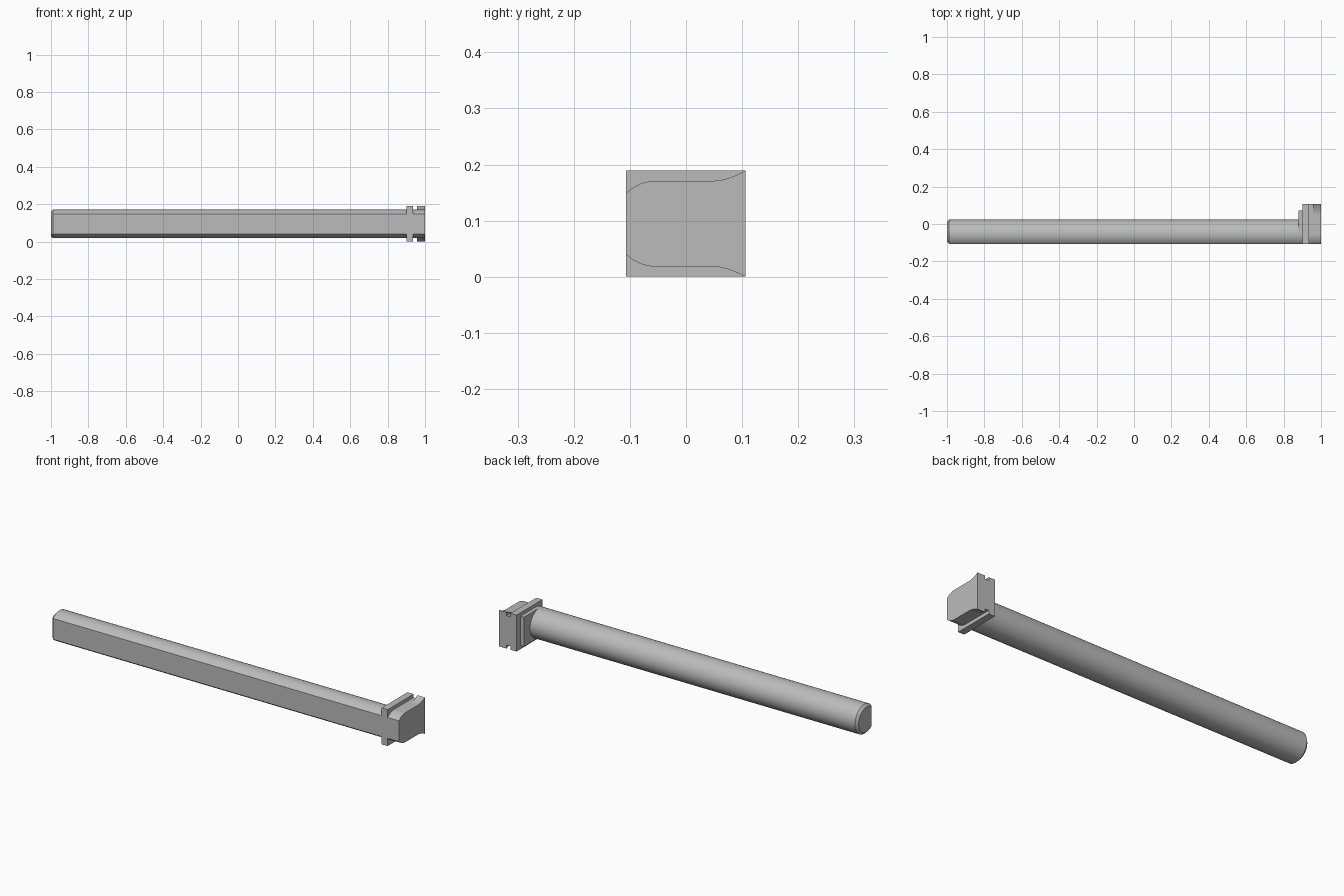
import bpy, bmesh, math

cube = bpy.data.objects.get("Cube")
if cube:
    bpy.data.objects.remove(cube)

grey = bpy.data.materials.new("plain grey")
grey.use_nodes = True
COLOUR = (0.5, 0.5, 0.5, 1)
grey.diffuse_color = COLOUR
grey.node_tree.nodes["Principled BSDF"].inputs["Base Color"].default_value = COLOUR

MID_Z = 0.0945      # height of the long axis
RADIUS = 0.0765     # shaft radius
AXIS_Y = -0.053     # shaft axis, set toward the flat front
FRONT, BACK = -0.107, 0.106


def extrude_x(name, profile, x0, x1, chamfer=0):
    """Extrude a (y, height off the axis) outline along x, optionally bevelling the first end."""
    bm = bmesh.new()
    ends = [[bm.verts.new((x, y, MID_Z + h)) for y, h in profile] for x in (x0, x1)]
    n = len(profile)
    cap = bm.faces.new(ends[0])
    bm.faces.new(ends[1])
    for i in range(n):
        j = (i + 1) % n
        bm.faces.new((ends[0][i], ends[0][j], ends[1][j], ends[1][i]))
    bmesh.ops.recalc_face_normals(bm, faces=bm.faces)
    if chamfer:
        bmesh.ops.bevel(bm, geom=list(cap.edges), offset=chamfer, segments=1, affect='EDGES')
    mesh = bpy.data.meshes.new(name)
    bm.to_mesh(mesh)
    bm.free()
    mesh.materials.append(grey)
    obj = bpy.data.objects.new(name, mesh)
    bpy.context.collection.objects.link(obj)
    bpy.ops.object.select_all(action='DESELECT')
    obj.select_set(True)
    bpy.context.view_layer.objects.active = obj
    bpy.ops.object.shade_smooth_by_angle(angle=math.radians(25))
    return obj


def mirrored(upper):
    """Close an upper outline by mirroring it below the axis."""
    return upper + [(y, -h) for y, h in reversed(upper)]


def arc(start, end, steps):
    return [(AXIS_Y + RADIUS * math.cos(a), RADIUS * math.sin(a))
            for a in (start + (end - start) * i / steps for i in range(steps + 1))]


# Round shaft with a flat front
flat = math.acos((FRONT - AXIS_Y) / RADIUS)
extrude_x("shaft", arc(-flat, flat, 48), -1, 0.9, chamfer=0.012)

# Head: collar, guard plate, recessed neck, flared end block
shoulder = arc(flat, math.pi / 2, 10)
collar = [(AXIS_Y, RADIUS), (0.073, RADIUS)]
extrude_x("collar", mirrored(collar), 0.88, 0.9)
extrude_x("guard_plate", mirrored([(FRONT, MID_Z), (BACK, MID_Z)]), 0.9, 0.935)
extrude_x("neck", mirrored(shoulder + [(BACK, RADIUS)]), 0.935, 0.957)
flare = [(0.05 + (BACK - 0.05) * t, RADIUS + (MID_Z - RADIUS) * t ** 1.7)
         for t in (i / 8 for i in range(9))]
extrude_x("end_block", mirrored(shoulder + flare), 0.957, 1)
